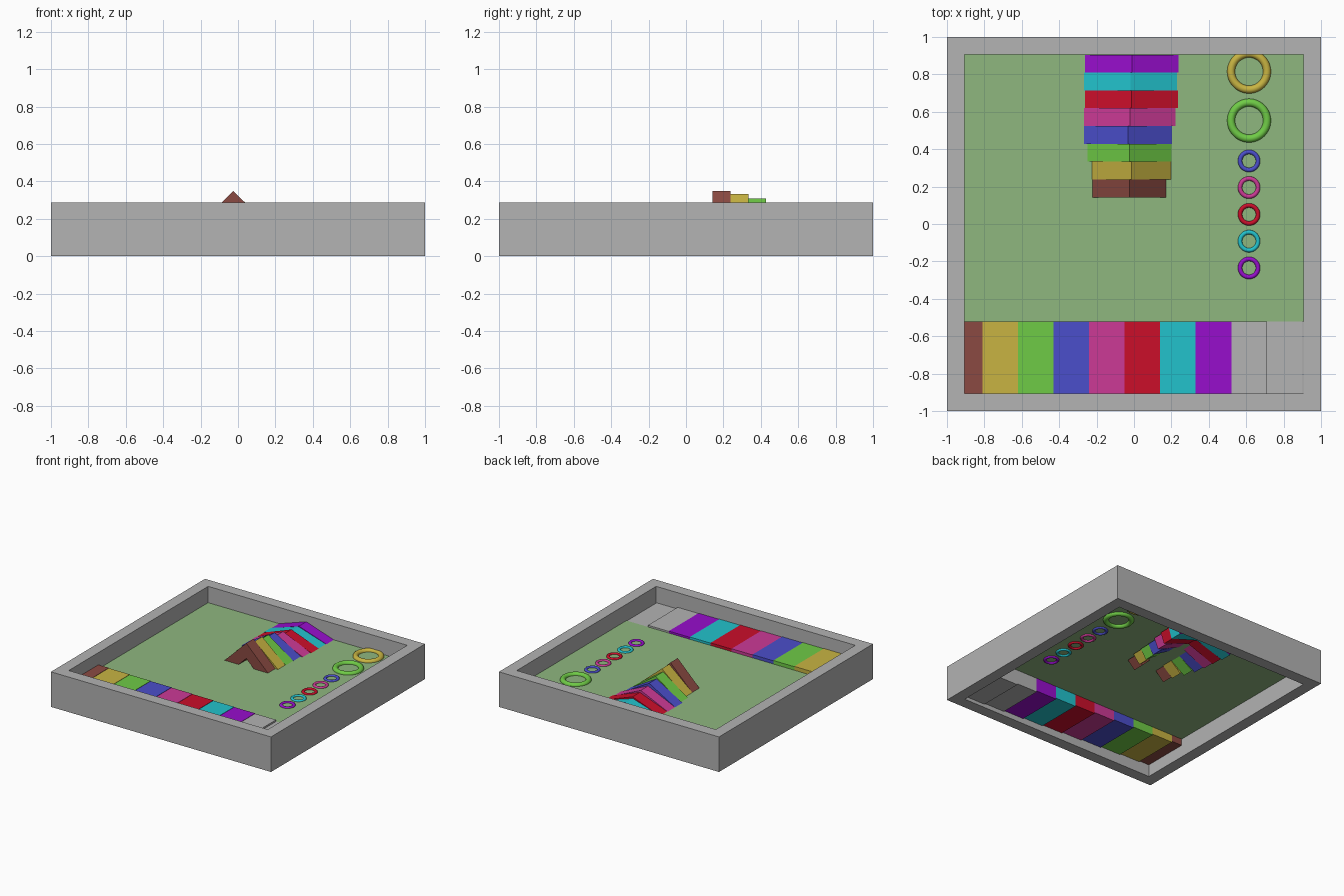
import bpy, bmesh, math

if "Cube" in bpy.data.objects:
    bpy.data.objects.remove(bpy.data.objects["Cube"])


def lin(c):
    c /= 255
    return c / 12.92 if c <= 0.04045 else ((c + 0.055) / 1.055) ** 2.4


def material(name, r, g, b):
    m = bpy.data.materials.new(name)
    m.diffuse_color = (lin(r), lin(g), lin(b), 1)
    m.use_nodes = True
    m.node_tree.nodes["Principled BSDF"].inputs["Base Color"].default_value = m.diffuse_color
    return m


GREY = material("grey", 179, 179, 179)
GRASS = material("soft green", 143, 183, 127)
BROWN = material("brown", 139, 74, 66)
YELLOW = material("yellow", 200, 180, 66)
GREEN = material("bright green", 111, 203, 70)
BLUE = material("blue", 75, 78, 203)
PINK = material("pink", 204, 58, 150)
RED = material("red", 203, 14, 42)
CYAN = material("cyan", 34, 194, 204)
PURPLE = material("purple", 151, 14, 204)
RAINBOW = [BROWN, YELLOW, GREEN, BLUE, PINK, RED, CYAN, PURPLE]


def finish(name, bm, mat):
    bmesh.ops.recalc_face_normals(bm, faces=bm.faces)
    me = bpy.data.meshes.new(name)
    bm.to_mesh(me)
    bm.free()
    me.materials.append(mat)
    ob = bpy.data.objects.new(name, me)
    bpy.context.collection.objects.link(ob)
    return ob


def prism(name, pts, vec, mat):
    """Extrude a closed outline of 3D points along vec."""
    bm = bmesh.new()
    face = bm.faces.new([bm.verts.new(p) for p in pts])
    new = bmesh.ops.extrude_face_region(bm, geom=[face], use_keep_orig=True)["geom"]
    bmesh.ops.translate(bm, vec=vec, verts=[v for v in new if isinstance(v, bmesh.types.BMVert)])
    return finish(name, bm, mat)


def box(name, x0, x1, y0, y1, z0, z1, mat):
    pts = [(x0, y0, z0), (x1, y0, z0), (x1, y1, z0), (x0, y1, z0)]
    return prism(name, pts, (0, 0, z1 - z0), mat)


INNER, FLOOR, WALL = 0.905, 0.154, 0.288

# Square frame, open at top and bottom
bm = bmesh.new()
rings = [[bm.verts.new((sx * r, sy * r, z)) for sx, sy in ((-1, -1), (1, -1), (1, 1), (-1, 1))]
         for r, z in ((1, 0), (1, WALL), (INNER, WALL), (INNER, 0))]
for a, b in zip(rings, rings[1:] + rings[:1]):
    for i in range(4):
        j = (i + 1) % 4
        bm.faces.new((a[i], a[j], b[j], b[i]))
finish("frame", bm, GREY)

# Thin floor sheet
bm = bmesh.new()
bm.faces.new([bm.verts.new(p) for p in ((-INNER, -0.52, FLOOR), (INNER, -0.52, FLOOR),
                                        (INNER, INNER, FLOOR), (-INNER, INNER, FLOOR))])
finish("floor", bm, GRASS)

# Row of gently stepping keys along the front
for i, mat in enumerate(RAINBOW + [GREY, GREY]):
    x0 = max(-INNER, -1.0 + 0.19 * i)
    x1 = min(INNER, -0.81 + 0.19 * i)
    top = 0.188 - 0.0025 * i if i < 9 else FLOOR
    box(f"key_{i + 1}", x0, x1, -INNER, -0.52, 0.1 - 0.008 * i, top, mat)

# Bent roof boards that open wider toward the back
ARM, THICK, EAVE = 0.2875, 0.09, 0.146
RIDGE_X = [-0.025, -0.014, -0.024, -0.032, -0.022, -0.014, -0.018, -0.012]
HALF = [0.205, 0.22, 0.2375, 0.25, 0.2625, 0.27, 0.2745, 0.273]
for i, (cx, w, mat) in enumerate(zip(RIDGE_X, HALF, RAINBOW)):
    t = math.acos(w / ARM)
    top = EAVE + ARM * math.sin(t)
    wi, zi = w - THICK * math.sin(t), EAVE - THICK * math.cos(t)
    y = 0.143 + 0.0952 * i
    outline = [(0, top), (w, EAVE), (wi, zi), (0, top - THICK / math.cos(t)), (-wi, zi), (-w, EAVE)]
    prism(f"roof_board_{i + 1}", [(cx + x, y, z) for x, z in outline], (0, 0.0952, 0), mat)

# Line of rings half sunk in the floor
for i, (y, big, mat) in enumerate([(0.815, 1, YELLOW), (0.553, 1, GREEN), (0.337, 0, BLUE),
                                   (0.195, 0, PINK), (0.051, 0, RED), (-0.092, 0, CYAN),
                                   (-0.235, 0, PURPLE)]):
    R, r = (0.096, 0.021) if big else (0.048, 0.0115)
    bpy.ops.mesh.primitive_torus_add(location=(0.615, y, FLOOR), major_radius=R, minor_radius=r,
                                     major_segments=48, minor_segments=16)
    ob = bpy.context.object
    ob.name = f"ring_{i + 1}"
    ob.data.materials.append(mat)
    bpy.ops.object.shade_smooth()
